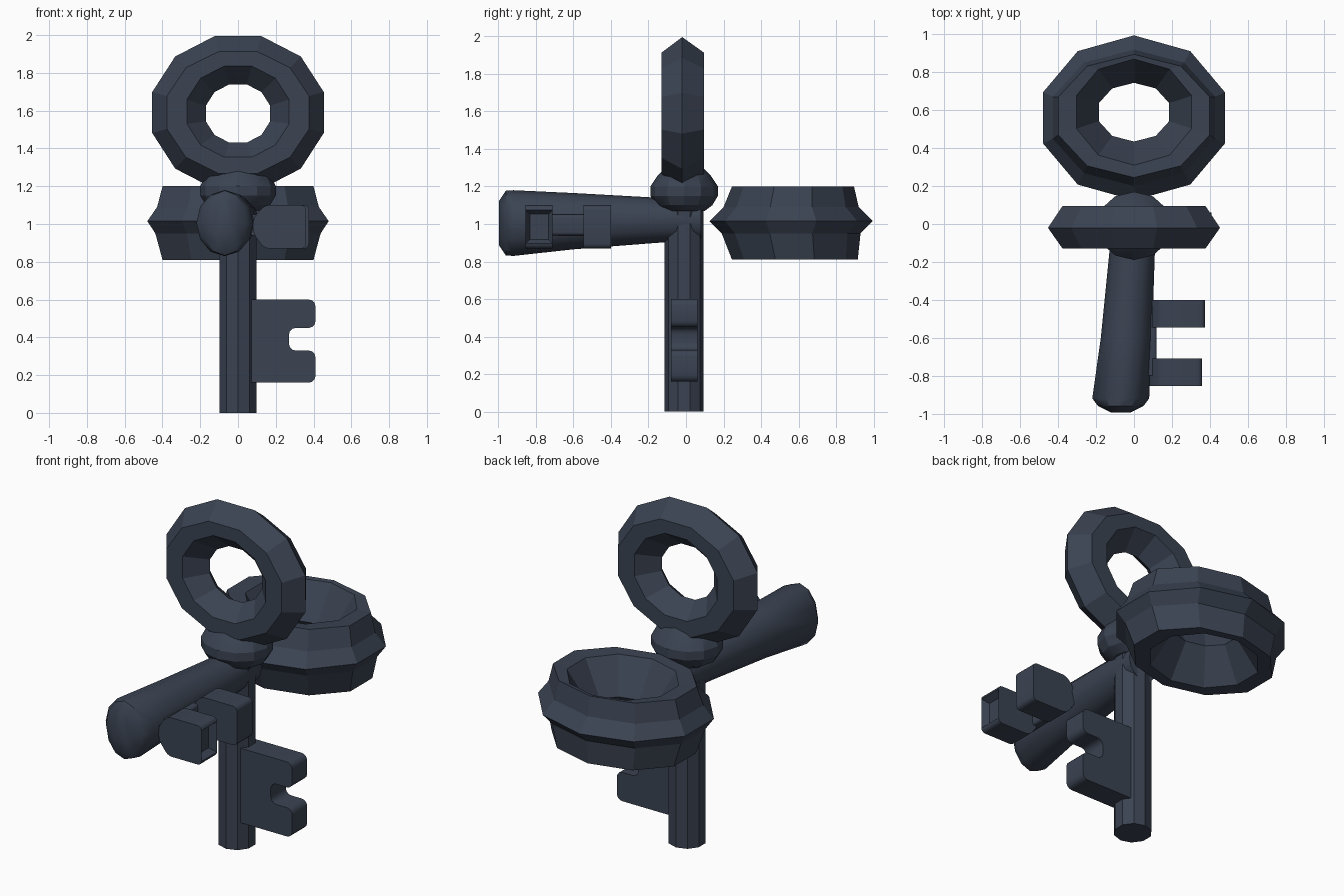
import bpy, bmesh
from math import cos, sin, pi, radians

cube = bpy.data.objects.get("Cube")
if cube:
    bpy.data.objects.remove(cube)

steel = bpy.data.materials.new("dark_slate")
steel.use_nodes = True
colour = (0.043, 0.056, 0.084, 1)
steel.diffuse_color = colour
steel.node_tree.nodes["Principled BSDF"].inputs["Base Color"].default_value = colour


def finish(name, bm, smooth=0):
    """Turn a bmesh into a coloured object."""
    bmesh.ops.recalc_face_normals(bm, faces=bm.faces[:])
    mesh = bpy.data.meshes.new(name)
    bm.to_mesh(mesh)
    bm.free()
    mesh.materials.append(steel)
    ob = bpy.data.objects.new(name, mesh)
    bpy.context.collection.objects.link(ob)
    if smooth:
        bpy.ops.object.select_all(action='DESELECT')
        ob.select_set(True)
        bpy.context.view_layer.objects.active = ob
        bpy.ops.object.shade_smooth_by_angle(angle=radians(smooth))
    return ob


def loft(name, loops, sides, axis, turn=0.0, closed=False, smooth=0):
    """Skin ellipses (cx, cv, rx, rv, height) stacked along axis y or z."""
    bm = bmesh.new()
    rings = []
    for cx, cv, rx, rv, h in loops:
        ring = []
        for i in range(sides):
            a = 2 * pi * i / sides + turn
            x, v = cx + rx * cos(a), cv + rv * sin(a)
            ring.append(bm.verts.new((x, v, h) if axis == 'z' else (x, h, v)))
        rings.append(ring)
    pairs = list(zip(rings, rings[1:]))
    if closed:
        pairs.append((rings[-1], rings[0]))
    else:
        bm.faces.new(rings[0])
        bm.faces.new(rings[-1])
    for a, b in pairs:
        for i in range(sides):
            j = (i + 1) % sides
            bm.faces.new((a[i], a[j], b[j], b[i]))
    return finish(name, bm, smooth)


def prism(name, outline, y0, y1, rounding, slot=False):
    """Extrude an x-z outline along y, round its corners, optionally sink a slot."""
    bm = bmesh.new()
    face = bm.faces.new([bm.verts.new((x, y0, z)) for x, z in outline])
    new = bmesh.ops.extrude_face_region(bm, geom=[face])["geom"]
    for v in new:
        if isinstance(v, bmesh.types.BMVert):
            v.co.y = y1
    bmesh.ops.recalc_face_normals(bm, faces=bm.faces[:])
    along = [e for e in bm.edges if abs(e.verts[0].co.y - e.verts[1].co.y) > 0.01]
    bmesh.ops.bevel(bm, geom=along, offset=rounding, segments=3, profile=0.5,
                    affect='EDGES')
    if slot:
        bm.normal_update()
        end = max(bm.faces, key=lambda f: f.calc_center_median().x)
        bmesh.ops.inset_region(bm, faces=[end], thickness=0.032)
        bmesh.ops.translate(bm, verts=end.verts[:], vec=(-0.04, 0, 0))
    return finish(name, bm, 35)


# Upright key: faceted ring, collar, shaft and notched bit
loft("upright_ring", [
    (0, 1.59, 0.47, 0.42, -0.02),
    (0, 1.59, 0.39, 0.335, -0.13),
    (0, 1.595, 0.28, 0.25, -0.13),
    (0, 1.585, 0.176, 0.16, -0.02),
    (0, 1.595, 0.28, 0.25, 0.095),
    (0, 1.59, 0.39, 0.335, 0.095)], 12, 'y', pi / 12, closed=True)

loft("collar", [
    (0, -0.01, 0.12, 0.11, 1.07),
    (0, -0.01, 0.17, 0.15, 1.10),
    (0, -0.01, 0.20, 0.18, 1.15),
    (0, -0.01, 0.20, 0.18, 1.20),
    (0, -0.01, 0.17, 0.14, 1.26),
    (0, -0.01, 0.11, 0.09, 1.31)], 12, 'z', smooth=25)

loft("upright_shaft", [(0, -0.01, 0.104, 0.104, z) for z in (0, 1.15)],
     10, 'z', pi / 10)

prism("upright_bit", [(0.04, 0.16), (0.41, 0.16), (0.41, 0.33), (0.27, 0.33),
                      (0.27, 0.45), (0.41, 0.45), (0.41, 0.60), (0.04, 0.60)],
      -0.08, 0.06, 0.035)

# Lying key: ridged bowl-like ring
loft("lying_ring", [
    (0, 0.56, 0.505, 0.435, 1.015),
    (0, 0.56, 0.45, 0.36, 1.09),
    (0, 0.57, 0.42, 0.325, 1.20),
    (0, 0.59, 0.32, 0.28, 1.195),
    (0, 0.59, 0.195, 0.155, 1.00),
    (0, 0.59, 0.32, 0.28, 0.81),
    (0, 0.58, 0.42, 0.335, 0.81),
    (0, 0.56, 0.46, 0.37, 0.95)], 10, 'z', pi / 10, closed=True)

# Lying key: flaring shaft with a rounded end
loft("lying_shaft", [
    (0, 1.02, 0.10, 0.11, 0.08),
    (-0.01, 1.02, 0.12, 0.12, -0.15),
    (-0.04, 1.015, 0.135, 0.15, -0.60),
    (-0.07, 1.005, 0.15, 0.175, -0.92),
    (-0.07, 1.005, 0.12, 0.172, -0.96),
    (-0.07, 1.005, 0.05, 0.12, -0.995)], 12, 'y', smooth=35)

# Lying key: two teeth joined to the shaft by narrow necks and a bridge
for name, y0, y1, end in (("rear_tooth", -0.545, -0.40, 0.375),
                          ("front_tooth", -0.855, -0.71, 0.36)):
    prism(name, [(0.08, 0.95), (0.14, 0.87), (end, 0.87),
                 (end, 1.10), (0.14, 1.10), (0.08, 1.03)],
          y0, y1, 0.025, slot=name == "front_tooth")
prism("tooth_bridge", [(0.0, 0.94), (0.12, 0.94), (0.12, 1.05), (0.0, 1.05)],
      -0.80, -0.43, 0.015)
